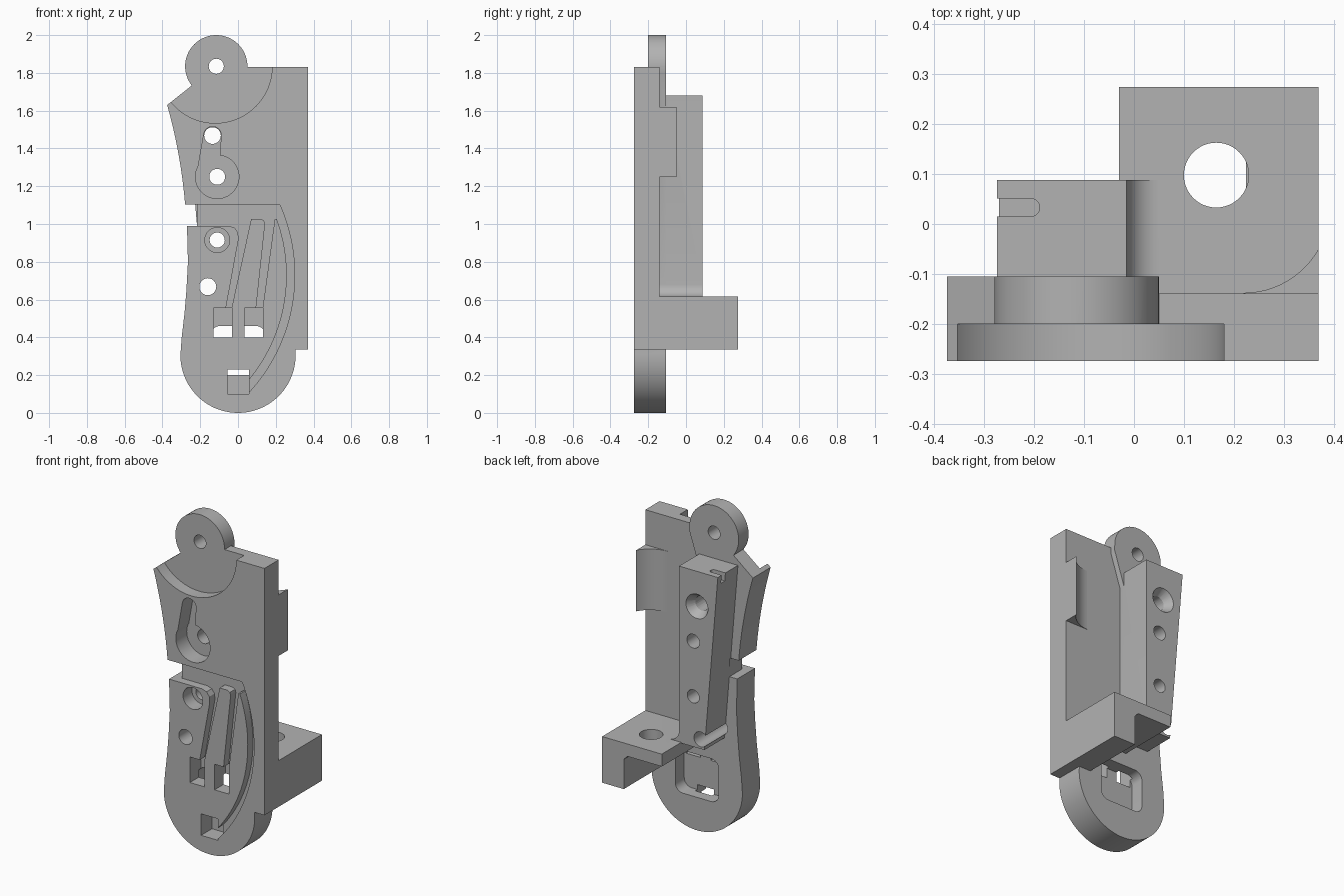
import bpy, bmesh, math
from mathutils import Vector, Matrix

if "Cube" in bpy.data.objects:
    bpy.data.objects.remove(bpy.data.objects["Cube"])

grey = bpy.data.materials.new("plain_grey")
grey.diffuse_color = (0.45, 0.45, 0.45, 1)
grey.use_nodes = True
grey.node_tree.nodes["Principled BSDF"].inputs["Base Color"].default_value = grey.diffuse_color

def arc3(a, b, c, n=16):
    """Points on the circle through a, b, c, running from a to c."""
    (ax, ay), (bx, by), (cx, cy) = a, b, c
    d = 2 * (ax * (by - cy) + bx * (cy - ay) + cx * (ay - by))
    sa, sb, sc = ax * ax + ay * ay, bx * bx + by * by, cx * cx + cy * cy
    ux = (sa * (by - cy) + sb * (cy - ay) + sc * (ay - by)) / d
    uy = (sa * (cx - bx) + sb * (ax - cx) + sc * (bx - ax)) / d
    r = math.hypot(ax - ux, ay - uy)
    t0, t1 = math.atan2(ay - uy, ax - ux), math.atan2(cy - uy, cx - ux)
    dt = (t1 - t0 + math.pi) % (2 * math.pi) - math.pi
    return [(ux + r * math.cos(t0 + dt * i / n), uy + r * math.sin(t0 + dt * i / n)) for i in range(n + 1)]

def arc(cx, cz, r, a0, a1, n=32):
    return [(cx + r * math.cos(math.radians(a0 + (a1 - a0) * i / n)),
             cz + r * math.sin(math.radians(a0 + (a1 - a0) * i / n))) for i in range(n + 1)]

def prism(name, pts, lo, hi, axis="y"):
    """Extrude a 2D profile along y (profile in x,z) or z (profile in x,y)."""
    bm = bmesh.new()
    place = (lambda p, t: (p[0], t, p[1])) if axis == "y" else (lambda p, t: (p[0], p[1], t))
    f = bm.faces.new([bm.verts.new(place(p, lo)) for p in pts])
    ext = bmesh.ops.extrude_face_region(bm, geom=[f])["geom"]
    bmesh.ops.translate(bm, vec=Vector(place((0, 0), hi - lo)),
                        verts=[g for g in ext if isinstance(g, bmesh.types.BMVert)])
    bmesh.ops.recalc_face_normals(bm, faces=bm.faces)
    me = bpy.data.meshes.new(name)
    bm.to_mesh(me)
    bm.free()
    ob = bpy.data.objects.new(name, me)
    bpy.context.collection.objects.link(ob)
    me.materials.append(grey)
    return ob

def box(name, x0, x1, y0, y1, z0, z1):
    return prism(name, [(x0, z0), (x1, z0), (x1, z1), (x0, z1)], y0, y1)

def disc(name, x, z, r, y0, y1, n=48):
    return prism(name, arc(x, z, r, 0, 360, n)[:-1], y0, y1)

def combine(target, other, op):
    m = target.modifiers.new(op, "BOOLEAN")
    m.operation, m.object, m.solver = op, other, "EXACT"
    bpy.context.view_layer.objects.active = target
    bpy.ops.object.modifier_apply(modifier=m.name)
    bpy.data.objects.remove(other)

FRONT, MID, BACK = -0.275, -0.139, -0.105

# Shared left edge, from the shoulder down to the rounded foot
left = [(-0.245, 1.733)] + arc3((-0.375, 1.63), (-0.315, 1.37), (-0.28, 1.104)) + \
       [(-0.27, 0.99), (-0.265, 0.8), (-0.273, 0.65), (-0.283, 0.53), (-0.298, 0.4)]
foot = arc(0, 0.305, 0.305, 180, 365, 48)

# Front plate
body = prism("bracket_body", left + foot + [(0.304, 0.335), (0.37, 0.335), (0.37, 1.832), (-0.115, 1.832)], FRONT, MID)

# Thicker back layer behind the left side and the foot
parts = [prism("back_layer", left + foot + [(0.3, 0.45), (0.3, 0.6), (-0.015, 0.6), (-0.015, 1.6),
                                           (0.05, 1.8), (0.05, 1.832), (-0.115, 1.832)], -0.2, BACK)]
# Round ear at the top
parts.append(disc("ear", -0.115, 1.835, 0.165, -0.2, BACK, 64))
# Tapered post with a fillet at its foot
parts.append(prism("post", [(-0.275, 1.68), (-0.185, 0.61), (0.05, 0.61)] +
                   arc(0.05, 0.68, 0.065, 270, 180, 10) + [(-0.015, 1.68)], -0.15, 0.088))
# Shelf slab with a leg along its outer side
parts.append(prism("shelf", [(-0.03, 0.54), (0.2, 0.54), (0.225, 0.515), (0.225, 0.335),
                             (0.37, 0.335), (0.37, 0.615), (-0.03, 0.615)], -0.15, 0.275))
# Curved rib on the back of the outer edge
parts.append(prism("rib", [(0.22, -0.16)] + arc3((0.22, -0.138), (0.302, -0.117), (0.37, -0.05), 12) +
                   [(0.37, -0.16)], 1.25, 1.62, "z"))
for p in parts:
    combine(body, p, "UNION")

cuts = []
# Circular relief in front of the ear
cuts.append(disc("ear_relief", -0.12, 1.835, 0.301, -0.4, -0.2, 96))
# Keyhole pocket
cuts.append(disc("keyhole_round", -0.11, 1.25, 0.115, -0.4, -0.17))
cuts.append(prism("keyhole_neck", [(-0.217, 1.27)] + arc(-0.135, 1.47, 0.046, 172, -8, 16) +
                  [(-0.1, 1.3)], -0.4, -0.17))
# Shallow wire channels in one comb-shaped cut
cuts.append(prism("channels", [(-0.5, 1.104)] + arc3((0.22, 1.104), (0.30, 0.72), (0.05, 0.10), 28) +
                  arc3((0.05, 0.165), (0.258, 0.72), (0.205, 1.027), 28) +
                  [(0.195, 1.027), (0.13, 0.55), (0.095, 0.55), (0.143, 1.0), (0.138, 1.018), (0.12, 1.027),
                   (0.07, 1.027), (-0.035, 0.55), (-0.065, 0.55), (0.003, 0.92), (0.0, 0.955),
                   (-0.018, 0.98), (-0.05, 0.99), (-0.5, 0.99)], -0.4, -0.225))
cuts.append(box("edge_gap", -0.5, -0.218, -0.4, -0.1, 0.99, 1.104))
# Slots in the foot and the pocket behind them
for x0, x1, z0, z1 in [(-0.13, -0.033, 0.40, 0.555), (0.035, 0.132, 0.40, 0.555), (-0.055, 0.057, 0.10, 0.23)]:
    cuts.append(box("slot", x0, x1, -0.4, -0.17, z0, z1))
r = 0.05
cuts.append(prism("foot_pocket", arc(-0.095, 0.25, r, 180, 270, 8) + arc(0.095, 0.25, r, 270, 360, 8) +
                  arc(0.095, 0.41, r, 0, 90, 8) + arc(-0.095, 0.41, r, 90, 180, 8), -0.19, 0.0))
# Screw holes with counterbore and countersink
for x, z, rad in [(-0.115, 1.835, 0.04), (-0.135, 1.468, 0.044), (-0.11, 1.25, 0.042),
                  (-0.11, 0.915, 0.04), (-0.16, 0.668, 0.045)]:
    cuts.append(disc("screw_hole", x, z, rad, -0.5, 0.5, 32))
cuts.append(disc("counterbore", -0.11, 0.915, 0.066, -0.4, -0.19, 32))
sink = disc("countersink", -0.135, 1.468, 0.075, 0.03, 0.09, 32)
for v in sink.data.vertices:
    if v.co.y < 0.05:
        v.co.x = -0.135 + (v.co.x + 0.135) * 0.5
        v.co.z = 1.468 + (v.co.z - 1.468) * 0.5
cuts.append(sink)
# Vertical bolt hole in the shelf and small slot in the post top
cuts.append(prism("bolt_hole", arc(0.165, 0.098, 0.065, 0, 360, 48)[:-1], 0.45, 0.7, "z"))
cuts.append(prism("post_slot", [(-0.4, 0.015)] + arc(-0.207, 0.033, 0.018, -90, 90, 12) +
                  [(-0.4, 0.051)], 1.63, 1.8, "z"))
for c in cuts:
    combine(body, c, "DIFFERENCE")

# Smooth curved walls, keep hard edges
body.select_set(True)
bpy.context.view_layer.objects.active = body
bpy.ops.object.shade_smooth_by_angle(angle=math.radians(25))
